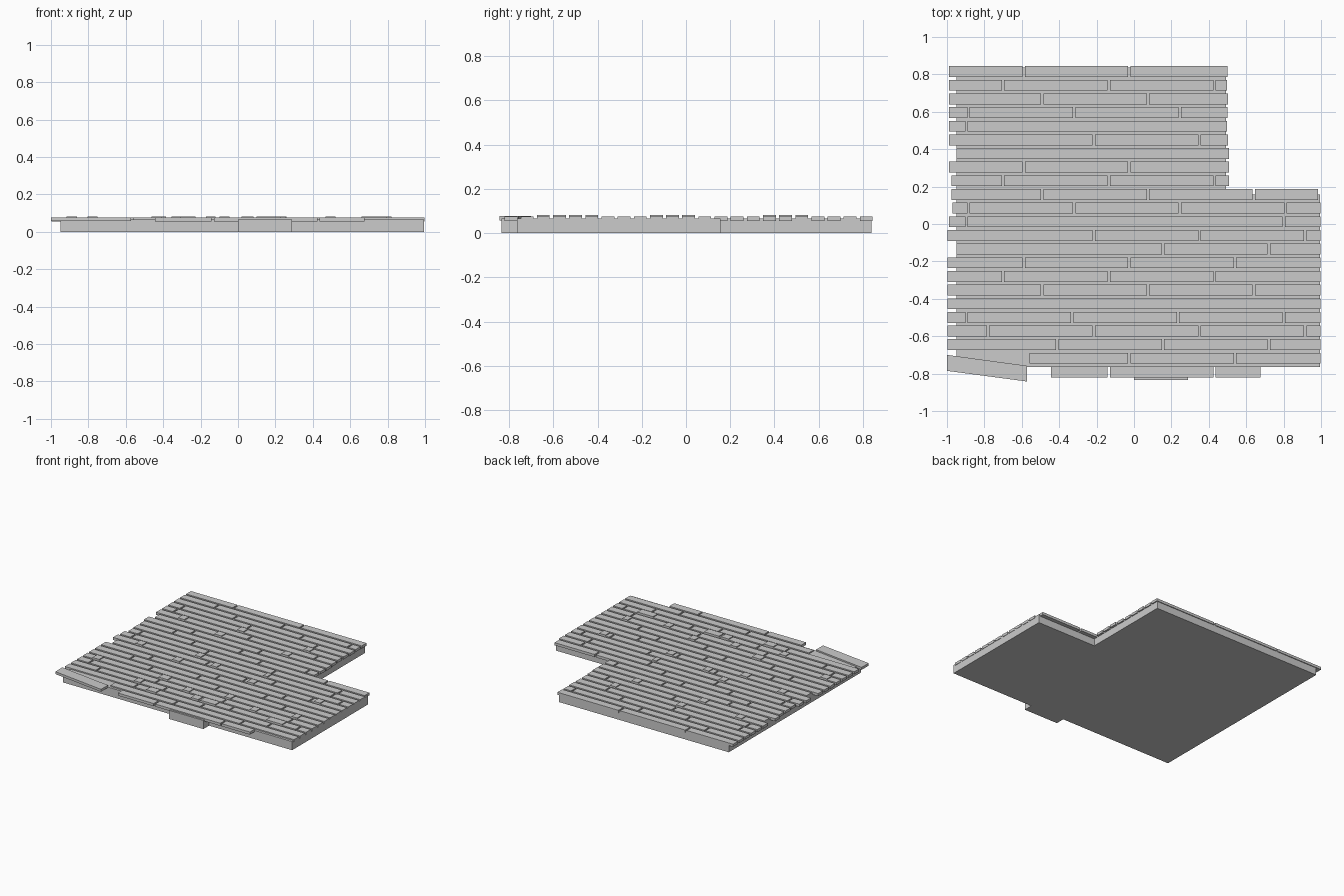
import bpy, bmesh, random
from mathutils import Matrix

if "Cube" in bpy.data.objects:
    bpy.data.objects.remove(bpy.data.objects["Cube"])
random.seed(4)

PITCH, WIDTH, LENGTH = 0.073, 0.058, 0.565
Z0, Z1, ZBASE = 0.055, 0.075, 0.066


def row_y(k):
    return 0.523 - PITCH * k


def finish(bm, name):
    bmesh.ops.recalc_face_normals(bm, faces=bm.faces)
    me = bpy.data.meshes.new(name)
    bm.to_mesh(me)
    bm.free()
    ob = bpy.data.objects.new(name, me)
    bpy.context.collection.objects.link(ob)
    return ob


def box(bm, x0, x1, y0, y1, z0, z1):
    m = Matrix.Translation(((x0 + x1) / 2, (y0 + y1) / 2, (z0 + z1) / 2))
    m = m @ Matrix.Diagonal((x1 - x0, y1 - y0, z1 - z0, 1))
    return bmesh.ops.create_cube(bm, size=1, matrix=m)["verts"]


def prism(bm, pts, z0, z1):
    face = bm.faces.new([bm.verts.new((x, y, z0)) for x, y in pts])
    ext = bmesh.ops.extrude_face_region(bm, geom=[face])["geom"]
    for v in ext:
        if isinstance(v, bmesh.types.BMVert):
            v.co.z = z1


# L-shaped foundation with a small step block on the front edge
bm = bmesh.new()
prism(bm, [(-0.95, -0.765), (0, -0.765), (0, -0.834), (0.29, -0.834),
           (0.29, -0.765), (0.995, -0.765), (0.995, 0.157), (0.492, 0.157),
           (0.492, 0.838), (-0.95, 0.838)], 0, ZBASE)
finish(bm, "foundation")

# Rows of staggered planks
joints = [-0.33, -0.78, -0.41, -0.59, -0.70, -0.49, -0.32]
left_ends = {2: -0.95, 4: -0.975, 5: -0.975, 6: -0.97, 9: -0.95,
             17: -0.56, 18: -0.445}
bm = bmesh.new()
for k in range(-4, 19):
    y = row_y(k)
    left = left_ends.get(k, -0.99 if k < 8 else -0.997)
    right = 0.505 + random.uniform(-0.008, 0.005) if k < 5 else 0.998
    right = {5: 0.985, 18: 0.675}.get(k, right)
    cuts = [joints[k % 7] + LENGTH * i for i in range(-2, 5)]
    cuts = [c for c in cuts if left + 0.03 < c < right - 0.03]
    ends = [left] + cuts + [right]
    for i, (a, b) in enumerate(zip(ends, ends[1:])):
        a += 0.006 if i else 0
        b -= 0.006 if i < len(cuts) else 0
        box(bm, a, b, y - WIDTH / 2, y + WIDTH / 2, Z0, Z1)
finish(bm, "deck_planks")

# Raised plank ends where boards overlap: row -> x spans
laps = {0: [(-0.355, -0.30), (0.21, 0.26)], 1: [(-0.805, -0.75)],
        2: [(-0.445, -0.385), (0.123, 0.18)],
        7: [(-0.355, -0.305), (0.225, 0.26)],
        8: [(-0.805, -0.75), (-0.17, -0.12)],
        9: [(-0.445, -0.385), (0.19, 0.245), (0.757, 0.81)],
        13: [(-0.917, -0.86), (-0.355, -0.28), (0.205, 0.257), (0.773, 0.82)],
        14: [(-0.10, -0.045), (0.467, 0.52)],
        15: [(-0.463, -0.41), (0.02, 0.083), (0.10, 0.227), (0.66, 0.794)],
        16: [(-0.307, -0.227)]}
bm = bmesh.new()
for k, spans in laps.items():
    for a, b in spans:
        box(bm, a, b, row_y(k) - WIDTH / 2, row_y(k) + WIDTH / 2, 0.07, 0.082)
finish(bm, "overlapping_plank_ends")

# Loose slanted board at the front left corner
bm = bmesh.new()
prism(bm, [(-1.0, -0.785), (-0.573, -0.842), (-0.573, -0.758), (-1.0, -0.70)],
      0.058, 0.077)
finish(bm, "loose_board")
